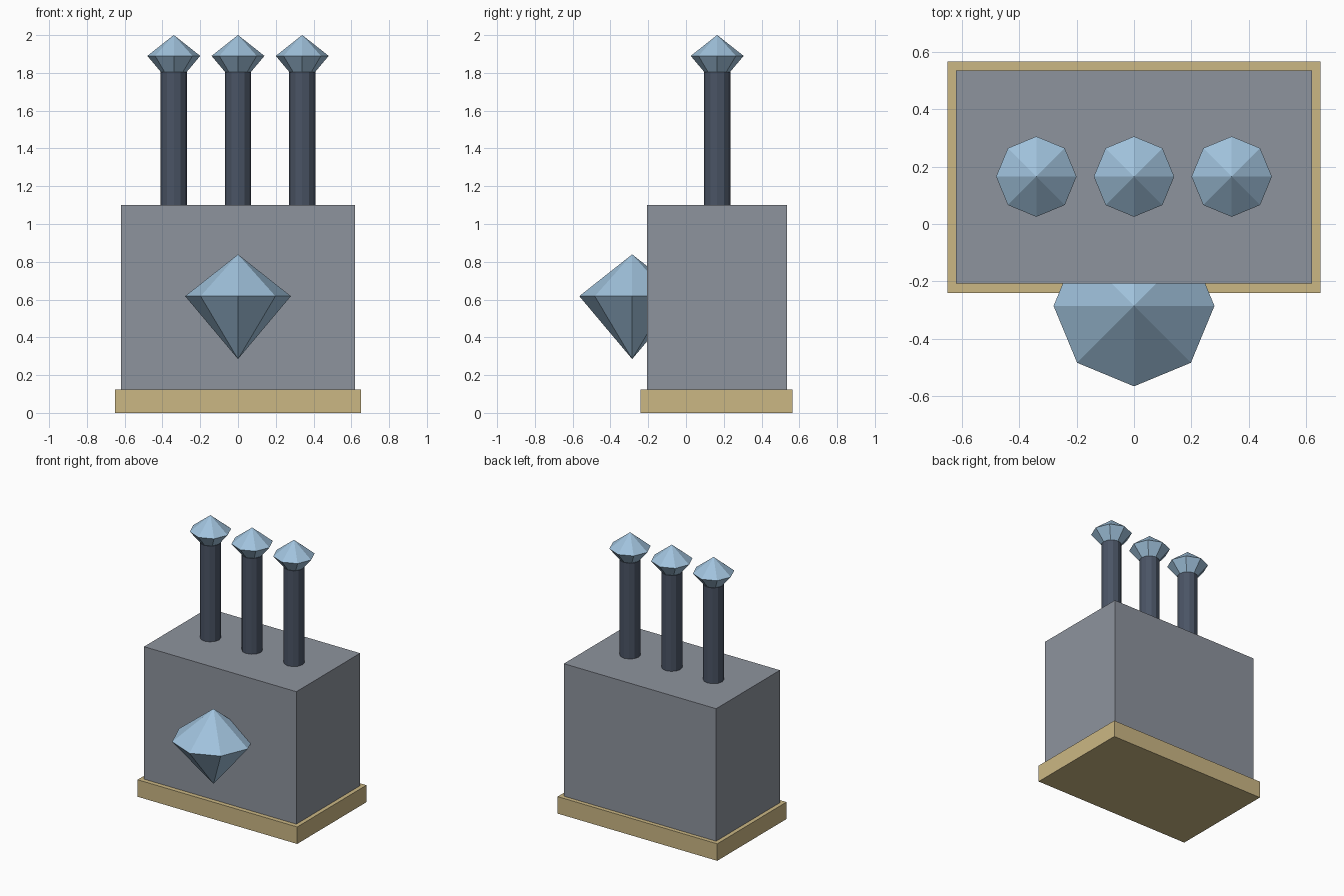
import bpy
import bmesh
import math

default = bpy.data.objects.get("Cube")
if default:
    bpy.data.objects.remove(default, do_unlink=True)


def material(name, rgb):
    m = bpy.data.materials.new(name)
    m.use_nodes = True
    colour = (*rgb, 1)
    m.diffuse_color = colour
    m.node_tree.nodes["Principled BSDF"].inputs["Base Color"].default_value = colour
    return m


def finish(name, bm, mat):
    bmesh.ops.recalc_face_normals(bm, faces=bm.faces)
    mesh = bpy.data.meshes.new(name)
    bm.to_mesh(mesh)
    bm.free()
    mesh.materials.append(mat)
    obj = bpy.data.objects.new(name, mesh)
    bpy.context.collection.objects.link(obj)
    return obj


def box(name, low, high, mat):
    bm = bmesh.new()
    bmesh.ops.create_cube(bm, size=1)
    for v in bm.verts:
        v.co = [(a + b) / 2 + c * (b - a) for a, b, c in zip(low, high, v.co)]
    return finish(name, bm, mat)


def gem(name, x, y, girdle, radius, mat):
    # Eight-sided crown above the girdle, deeper point below
    bm = bmesh.new()
    top = bm.verts.new((x, y, girdle + 0.79 * radius))
    tip = bm.verts.new((x, y, girdle - 1.19 * radius))
    ring = [bm.verts.new((x + radius * math.cos(i * math.pi / 4),
                          y + radius * math.sin(i * math.pi / 4), girdle))
            for i in range(8)]
    for i, v in enumerate(ring):
        w = ring[(i + 1) % 8]
        bm.faces.new((v, w, top))
        bm.faces.new((w, v, tip))
    return finish(name, bm, mat)


def pipe(name, x, y, low, high, radius, mat):
    bm = bmesh.new()
    bmesh.ops.create_cone(bm, cap_ends=True, segments=12, radius1=radius,
                          radius2=radius, depth=high - low)
    bmesh.ops.translate(bm, vec=(x, y, (low + high) / 2), verts=bm.verts)
    return finish(name, bm, mat)


stone = material("grey stone", (0.27, 0.295, 0.34))
sand = material("tan", (0.597, 0.474, 0.231))
crystal = material("pale blue", (0.352, 0.539, 0.716))
iron = material("dark slate", (0.069, 0.089, 0.13))

# Plinth and main block
box("base_plinth", (-0.65, -0.24, 0), (0.65, 0.565, 0.125), sand)
box("body_block", (-0.62, -0.207, 0.125), (0.62, 0.535, 1.1), stone)

# Large gem set into the front
gem("front_gem", 0, -0.285, 0.618, 0.28, crystal)

# Row of pipes topped with small gems
for side, x in (("right", -0.34), ("middle", 0), ("left", 0.34)):
    pipe(side + "_pipe", x, 0.165, 1.1, 1.805, 0.07, iron)
    gem(side + "_pipe_gem", x, 0.165, 1.89, 0.14, crystal)
